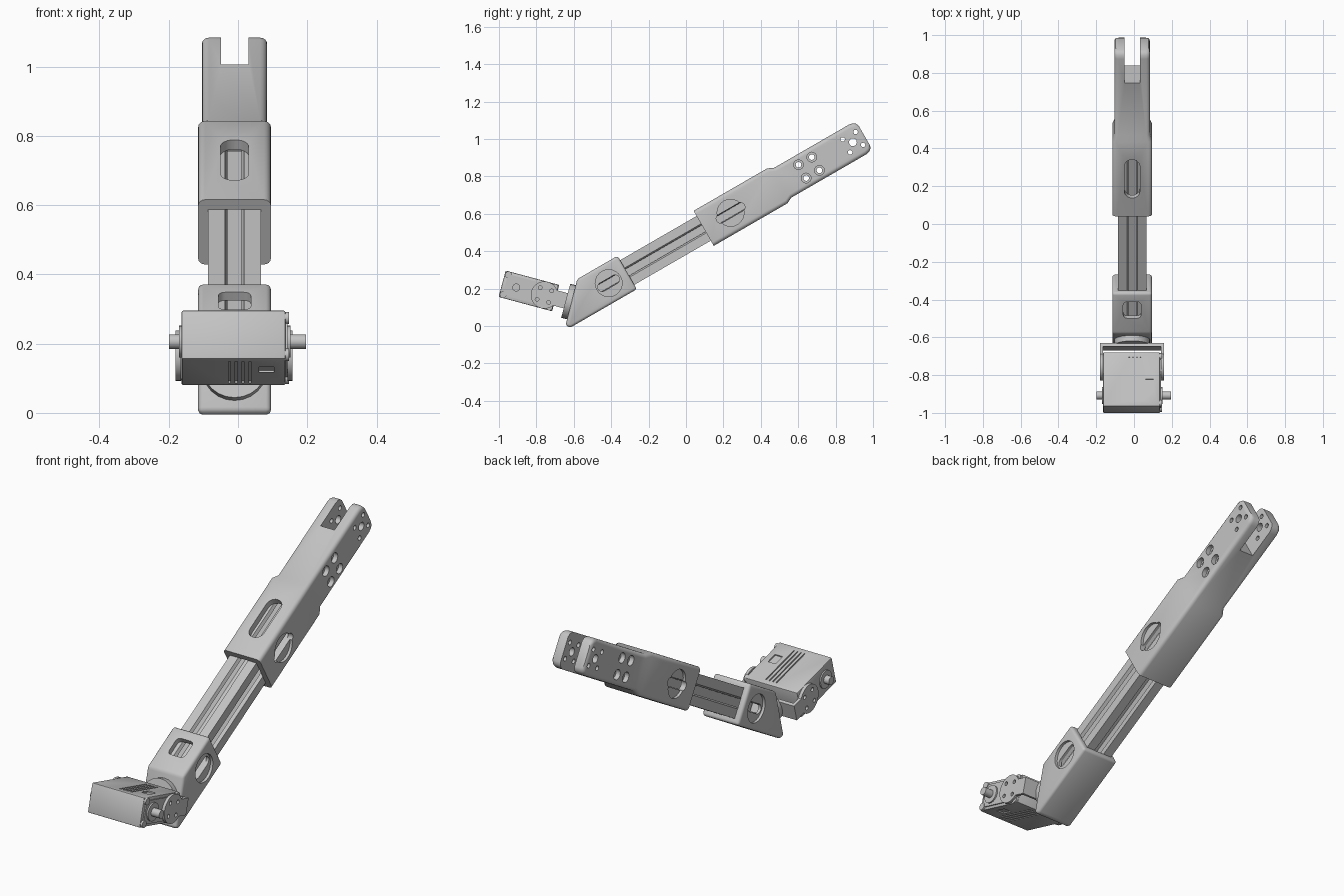
import bpy, bmesh, math
from mathutils import Matrix

old = bpy.data.objects.get("Cube")
if old:
    bpy.data.objects.remove(old, do_unlink=True)

grey = bpy.data.materials.new("plain_grey")
grey.use_nodes = True
grey.diffuse_color = (0.55, 0.55, 0.55, 1)
grey.node_tree.nodes["Principled BSDF"].inputs["Base Color"].default_value = grey.diffuse_color

ARM = Matrix.Rotation(math.radians(30), 4, 'X')     # local y runs up the arm
SERVO = Matrix.Rotation(math.radians(-15), 4, 'X')  # local y runs along the motor
XC = -0.01     # middle of the arm in x
V = 0.405      # arm centre line height in its own frame
Q = -0.036     # motor centre line height in its own frame
parts = []


def add(name, bm, frame, keep=True):
    bmesh.ops.remove_doubles(bm, verts=bm.verts, dist=1e-5)
    bmesh.ops.recalc_face_normals(bm, faces=bm.faces)
    mesh = bpy.data.meshes.new(name)
    bm.to_mesh(mesh)
    bm.free()
    mesh.materials.append(grey)
    obj = bpy.data.objects.new(name, mesh)
    bpy.context.collection.objects.link(obj)
    obj.matrix_world = frame
    if keep:
        parts.append(obj)
    return obj


def rounded(a, b, ha, hb, r, n=6):
    """Rounded rectangle outline centred on (a, b)."""
    pts = []
    for k, (sa, sb) in enumerate(((1, 1), (-1, 1), (-1, -1), (1, -1))):
        for i in range(n + 1):
            t = math.pi / 2 * (k + i / n)
            p = (a + sa * (ha - r) + r * math.cos(t), b + sb * (hb - r) + r * math.sin(t))
            if not pts or math.dist(p, pts[-1]) > 1e-5:
                pts.append(p)
    if math.dist(pts[0], pts[-1]) < 1e-5:
        pts.pop()
    return pts


def circle(a, b, r):
    return rounded(a, b, r, r, r)


def rect(a0, a1, b0, b1):
    return [(a0, b0), (a1, b0), (a1, b1), (a0, b1)]


def prism(name, pts, axis, lo, hi, frame, keep=True):
    """Extrude an outline along one local axis."""
    bm = bmesh.new()

    def vert(p, h):
        c = list(p)
        c.insert(axis, h)
        return bm.verts.new(c)
    low = [vert(p, lo) for p in pts]
    high = [vert(p, hi) for p in pts]
    bm.faces.new(low)
    bm.faces.new(high)
    for i in range(len(pts)):
        j = (i + 1) % len(pts)
        bm.faces.new((low[i], low[j], high[j], high[i]))
    return add(name, bm, frame, keep)


def loft(name, rings, frame):
    """Join rounded sections given as (distance, half width, half height)."""
    bm = bmesh.new()
    loops = [[bm.verts.new((x, u, v)) for x, v in rounded(XC, V, w, h, 0.02, 4)] for u, w, h in rings]
    for a, b in zip(loops, loops[1:]):
        for i in range(len(a)):
            j = (i + 1) % len(a)
            bm.faces.new((a[i], a[j], b[j], b[i]))
    bm.faces.new(loops[0])
    bm.faces.new(loops[-1])
    return add(name, bm, frame)


def apply(obj, mod):
    bpy.context.view_layer.objects.active = obj
    bpy.context.view_layer.update()
    bpy.ops.object.modifier_apply(modifier=mod.name)


def bevel(obj, width, segments):
    mod = obj.modifiers.new("bevel", 'BEVEL')
    mod.width, mod.segments = width, segments
    apply(obj, mod)


def cut(obj, pts, axis, lo, hi):
    cutter = prism("cutter", pts, axis, lo, hi, obj.matrix_world.copy(), False)
    cutter.hide_render = True
    mod = obj.modifiers.new("cut", 'BOOLEAN')
    mod.operation, mod.solver, mod.object = 'DIFFERENCE', 'EXACT', cutter
    apply(obj, mod)
    bpy.data.objects.remove(cutter, do_unlink=True)


def side_window(obj, u, half_len, half_h, half_w):
    """Shallow round recess with a slot through it on both sides."""
    for s in (-1, 1):
        lo, hi = sorted((XC + s * (half_w - 0.014), XC + s * 0.2))
        cut(obj, circle(u, V, 0.072), 0, lo, hi)
    cut(obj, rounded(u, V, half_len, half_h, half_h), 0, -0.3, 0.3)


def square4(u, v, d):
    return [(u + a * d, v + b * d) for a in (-1, 1) for b in (-1, 1)]


# Slotted beam
S = 0.076
quarter = [(S, -S), (S, -.028), (.06, -.02), (.06, -.042), (.05, -.042), (.03, -.02)]
quarter += [(a, -b) for a, b in quarter[:0:-1]]
profile = []
for k in range(4):
    c, s = ((1, 0), (0, 1), (-1, 0), (0, -1))[k]
    profile += [(XC + a * c - b * s, V + a * s + b * c) for a, b in quarter]
prism("slotted_beam", profile, 1, -0.32, 0.76, ARM)

# Upper arm: sleeve, step and fork
upper = loft("upper_arm", [(.343, .105, .108), (.797, .105, .108), (.83, .094, .092),
                           (1.295, .094, .092), (1.315, .094, .087), (1.328, .092, .077),
                           (1.335, .088, .062)], ARM)
bore = rect(XC - S, XC + S, V - S, V + S)
cut(upper, bore, 1, 0.2, 0.77)
cut(upper, rounded(XC, .572, .041, .117, .04), 2, V, 0.7)
side_window(upper, 0.509, 0.085, 0.024, 0.105)
cut(upper, rect(-.049, .031, 1.15, 1.5), 2, 0.1, 0.7)
for u, v in square4(0.993, V, 0.041):
    cut(upper, circle(u, v, 0.015), 0, -0.3, 0.3)
    cut(upper, circle(u, v, 0.026), 0, XC + 0.07, 0.3)
    cut(upper, circle(u, v, 0.026), 0, -0.3, XC - 0.07)
for u, v in square4(1.264, V, 0.04):
    cut(upper, circle(u, v, 0.012), 0, -0.3, 0.3)
cut(upper, circle(1.264, V, 0.021), 0, -0.3, 0.3)

# Lower bracket with slanted end
lower = prism("lower_bracket", [(-.129, .302), (-.129, .508), (-.378, .508), (-.556, .325), (-.54, .302)],
              0, XC - .105, XC + .105, ARM)
bevel(lower, 0.016, 3)
cut(lower, bore, 1, -0.33, 0.1)
cut(lower, rounded(XC, -.233, .047, .05, .02), 2, V, 0.7)
side_window(lower, -0.2435, 0.064, 0.024, 0.105)

# Motor body with vents and label recess
motor = prism("motor_body", rect(-1.008, -.712, Q - .073, Q + .073), 0, -.163, .137, SERVO)
bevel(motor, 0.005, 2)
for s in (-1, 1):
    lo, hi = sorted((Q + s * 0.067, Q + s * 0.1))
    for i in range(4):
        x = -0.025 + i * 0.02
        cut(motor, rect(x - .003, x + .003, -.98, -.74), 2, lo, hi)
    cut(motor, rect(.06, .104, -.92, -.86), 2, lo, hi)

# Motor side cover, screws, shafts
cover = prism("motor_cover", rounded(-.86, Q, .13, .058, .02, 3), 0, .13, .143, SERVO)
for i, p in enumerate((-.988, -.732)):
    for j, q in enumerate((Q - .055, Q + .055)):
        prism(f"cover_screw_{i}{j}", circle(p, q, .018), 0, .13, .147, SERVO)
for name, r, lo, hi in (("left_shaft", .021, .13, .197), ("left_collar", .046, .13, .151),
                        ("right_shaft", .021, -.199, -.15), ("right_collar", .046, -.17, -.15)):
    prism(name, circle(-.930, Q, r), 0, lo, hi, SERVO)

# Yoke holding the motor
R, H, P = 0.073, 0.042, -0.774
start = math.asin(H / R)
ear = [(P + R * math.cos(t), Q + R * math.sin(t))
       for t in (start + (2 * math.pi - 2 * start) * i / 28 for i in range(29))]
ear += [(-.655, Q - H), (-.655, Q + H)]
for name, lo, hi in (("yoke_ear_right", -.18, -.164), ("yoke_ear_left", .143, .158)):
    obj = prism(name, ear, 0, lo, hi, SERVO)
    for u, v in square4(P, Q, 0.032):
        cut(obj, circle(u, v, 0.01), 0, -0.3, 0.3)
prism("yoke_plate", rect(-.18, .158, Q - H, Q + H), 1, -.672, -.654, SERVO)
prism("mount_disc", circle(XC, Q, .094), 1, -.656, -.618, SERVO)

# Smooth the rounded faces, keep edges sharp
bpy.ops.object.select_all(action='DESELECT')
for obj in parts:
    obj.select_set(True)
bpy.context.view_layer.objects.active = parts[0]
bpy.ops.object.shade_smooth_by_angle(angle=math.radians(30))
